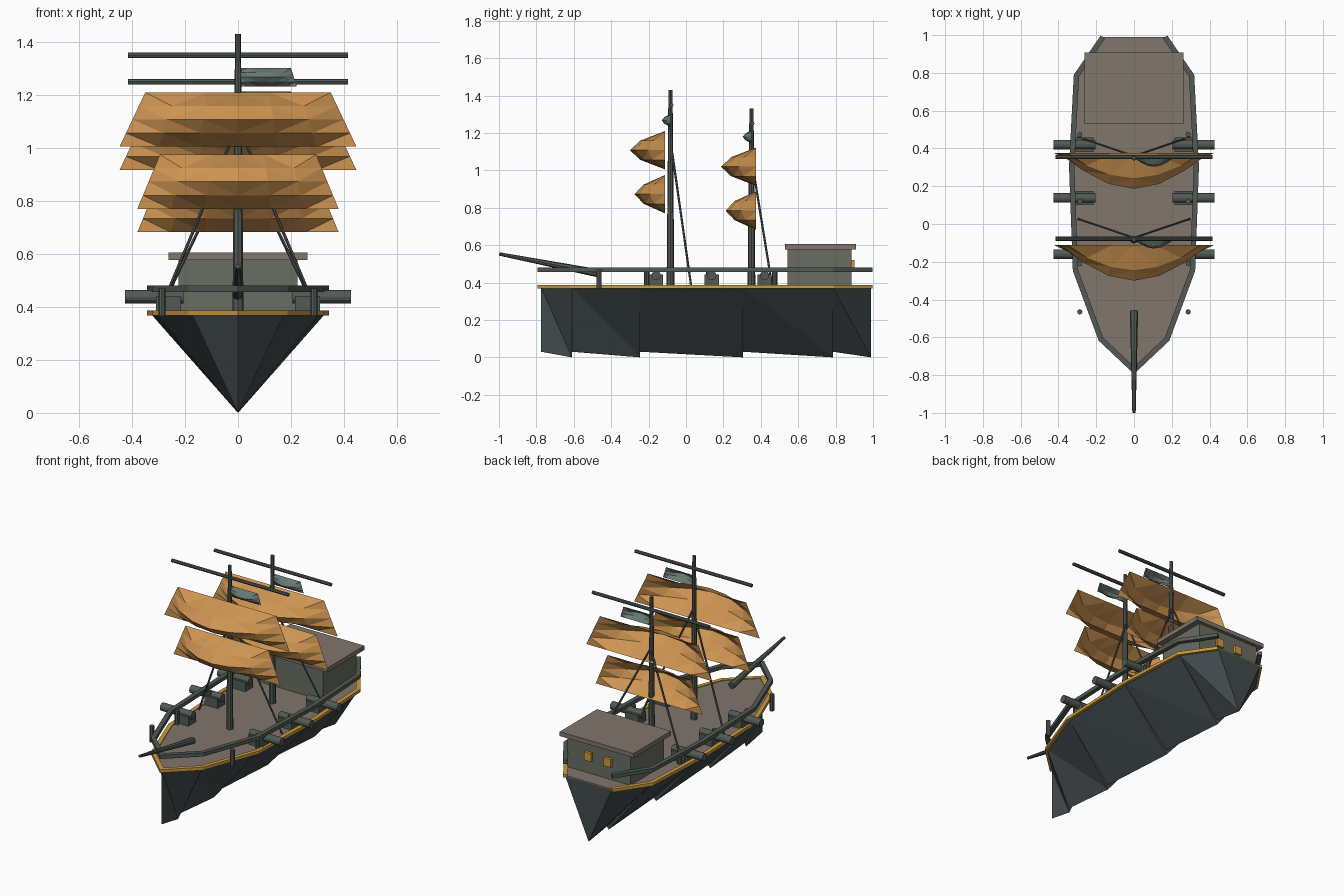
import bpy, bmesh
from math import sin, pi
from mathutils import Vector, Matrix

if "Cube" in bpy.data.objects:
    bpy.data.objects.remove(bpy.data.objects["Cube"])


def material(name, rgb):
    m = bpy.data.materials.new(name)
    m.diffuse_color = (*rgb, 1)
    m.use_nodes = True
    m.node_tree.nodes["Principled BSDF"].inputs["Base Color"].default_value = m.diffuse_color
    return m


DARK = material("dark_hull", (0.055, 0.07, 0.075))
WOOD = material("deck_wood", (0.22, 0.18, 0.15))
IRON = material("weathered_spar", (0.085, 0.105, 0.09))
WALL = material("cabin_wall", (0.14, 0.155, 0.12))
SAIL = material("sail_cloth", (0.62, 0.30, 0.085))
GOLD = material("gold_trim", (0.62, 0.33, 0.05))
FLAG = material("flag_cloth", (0.14, 0.19, 0.17))


def mesh_object(name, bm, mat):
    me = bpy.data.meshes.new(name)
    bm.to_mesh(me)
    bm.free()
    me.materials.append(mat)
    ob = bpy.data.objects.new(name, me)
    bpy.context.collection.objects.link(ob)
    return ob


def box(name, lo, hi, mat):
    lo, hi = Vector(lo), Vector(hi)
    bm = bmesh.new()
    bmesh.ops.create_cube(bm, size=1, matrix=Matrix.Translation((lo + hi) / 2)
                          @ Matrix.Diagonal((*(hi - lo), 1)))
    return mesh_object(name, bm, mat)


def rod(name, a, b, r1, r2, mat, sides=8):
    a, b = Vector(a), Vector(b)
    d = b - a
    bm = bmesh.new()
    bmesh.ops.create_cone(bm, cap_ends=True, segments=sides, radius1=r1, radius2=r2, depth=d.length,
                          matrix=Matrix.Translation((a + b) / 2)
                          @ d.to_track_quat('Z', 'Y').to_matrix().to_4x4())
    return mesh_object(name, bm, mat)


def band(name, width, z0, z1, mat):
    """Flat strip with mitred corners following the hull edge, open at the stern."""
    pts = [Vector((-x, y)) for x, y in OUTLINE[:0:-1]] + [Vector(p) for p in OUTLINE]
    bm = bmesh.new()
    rings = []
    for i, p in enumerate(pts):
        d1 = (p - pts[i - 1]).normalized() if i else None
        d2 = (pts[i + 1] - p).normalized() if i < len(pts) - 1 else None
        d1, d2 = d1 or d2, d2 or d1
        n1, n2 = Vector((d1.y, -d1.x)), Vector((d2.y, -d2.x))
        n = (n1 + n2) / (1 + n1.dot(n2)) * width / 2
        rings.append([bm.verts.new((*q, z)) for q, z in
                      ((p - n, z0), (p + n, z0), (p + n, z1), (p - n, z1))])
    for r, s in zip(rings, rings[1:]):
        for k in range(4):
            bm.faces.new((r[k], r[k - 1], s[k - 1], s[k]))
    bm.faces.new(rings[0])
    bm.faces.new(rings[-1][::-1])
    bmesh.ops.recalc_face_normals(bm, faces=bm.faces)
    return mesh_object(name, bm, mat)


def sail(name, x_top, x_bot, z_top, z_bot, y, bulge, mat, cols=6, rows=4):
    """Billowing trapezoid sheet; x_top and x_bot are (left, right) pairs."""
    bm = bmesh.new()
    grid = []
    for j in range(rows + 1):
        v = j / rows
        left = x_top[0] + (x_bot[0] - x_top[0]) * v
        right = x_top[1] + (x_bot[1] - x_top[1]) * v
        grid.append([bm.verts.new((left + (right - left) * i / cols,
                                   y - bulge * sin(pi * i / cols) * sin(pi * v),
                                   z_top + (z_bot - z_top) * v)) for i in range(cols + 1)])
    for a, b in zip(grid, grid[1:]):
        for i in range(cols):
            bm.faces.new((a[i], b[i], b[i + 1], a[i + 1]))
    bmesh.ops.triangulate(bm, faces=bm.faces)
    return mesh_object(name, bm, mat)


# Half outline of the deck edge, bow to stern
OUTLINE = [(0, -0.775), (0.175, -0.61), (0.31, -0.245), (0.33, 0.305), (0.305, 0.785), (0.165, 0.99)]

# Hull: V-shaped sections whose keels step down in a sawtooth
for i, ((xa, ya), (xb, yb)) in enumerate(zip(OUTLINE, OUTLINE[1:])):
    bm = bmesh.new()
    lower = [bm.verts.new((0, ya, 0.03)), bm.verts.new((0, yb, 0.0))]
    rear = [bm.verts.new((s * xb, yb, 0.375)) for s in (-1, 1)]
    front = [bm.verts.new((s * xa, ya, 0.375)) for s in ((-1, 1) if xa else (0,))]
    for f in front:
        bm.faces.new((f, lower[0], lower[1]))
    for k in (0, 1):
        bm.faces.new((front[min(k, len(front) - 1)], lower[1], rear[k]))
    bm.faces.new((rear[0], rear[1], lower[1]))
    if xa:
        bm.faces.new((front[0], front[1], lower[0]))
    bm.faces.new(front + rear[::-1])
    bmesh.ops.recalc_face_normals(bm, faces=bm.faces)
    mesh_object(f"hull_section_{i}", bm, DARK)

# Deck slab
bm = bmesh.new()
ring = [(-x, y) for x, y in OUTLINE[:0:-1]] + OUTLINE
face = bm.faces.new([bm.verts.new((x, y, 0.368)) for x, y in ring])
top = bmesh.ops.extrude_face_region(bm, geom=[face], use_keep_orig=True)["geom"]
bmesh.ops.translate(bm, vec=(0, 0, 0.014), verts=[v for v in top if isinstance(v, bmesh.types.BMVert)])
bmesh.ops.recalc_face_normals(bm, faces=bm.faces)
mesh_object("deck", bm, WOOD)

# Gold edge trim and top rail
band("gold_edge_trim", 0.026, 0.367, 0.387, GOLD)
band("top_rail", 0.028, 0.456, 0.48, IRON)

for side in (-1, 1):
    # Rail posts
    for y in (-0.465, -0.21, 0.12, 0.475):
        rod("rail_post", (side * 0.287, y, 0.365), (side * 0.287, y, 0.47), 0.014, 0.014, IRON)
    # Cannons on carriages
    for y in (-0.16, 0.138, 0.42):
        rod("cannon_barrel", (side * 0.205, y, 0.438), (side * 0.427, y, 0.438), 0.025, 0.025, IRON, 12)
        box("cannon_carriage", (min(side * 0.215, side * 0.31), y - 0.038, 0.382),
            (max(side * 0.215, side * 0.31), y + 0.038, 0.442), IRON)
    # Stern windows
    box("stern_window", (side * 0.07 - 0.025, 0.88, 0.467), (side * 0.07 + 0.025, 0.902, 0.52), GOLD)

# Masts with yards, sails, flags and stays
for name, y, top, drop, sail_y in (("fore", -0.083, 1.43, 0, -0.112), ("aft", 0.35, 1.33, 0.088, 0.375)):
    rod(f"{name}_mast", (0, y, 0.37), (0, y, top), 0.021, 0.011, IRON)
    yard_z = top - 0.08
    rod(f"{name}_yard", (-0.415, y + 0.005, yard_z), (0.415, y + 0.005, yard_z), 0.011, 0.011, IRON)
    sail(f"{name}_upper_sail", (-0.35, 0.35), (-0.447, 0.447), 1.21 - drop, 1.005 - drop, sail_y, 0.188, SAIL)
    sail(f"{name}_lower_sail", (-0.295, 0.295), (-0.38, 0.38), 0.975 - drop, 0.77 - drop, sail_y, 0.163, SAIL)
    sail(f"{name}_flag", (0, 0.2), (0, 0.222), 1.302 - drop, 1.232 - drop, y, 0.047, FLAG)
    for side in (-1, 1):
        rod(f"{name}_stay", (0, y + 0.01, 1.09 - drop), (side * 0.295, y + 0.11, 0.385), 0.006, 0.006, IRON, 6)

# Bowsprit
rod("bowsprit", (0, -0.46, 0.448), (0, -0.999, 0.553), 0.022, 0.009, IRON)

# Stern cabin and its overhanging roof
box("cabin", (-0.225, 0.543, 0.375), (0.225, 0.885, 0.58), WALL)
box("cabin_roof", (-0.263, 0.53, 0.578), (0.263, 0.908, 0.606), WOOD)
